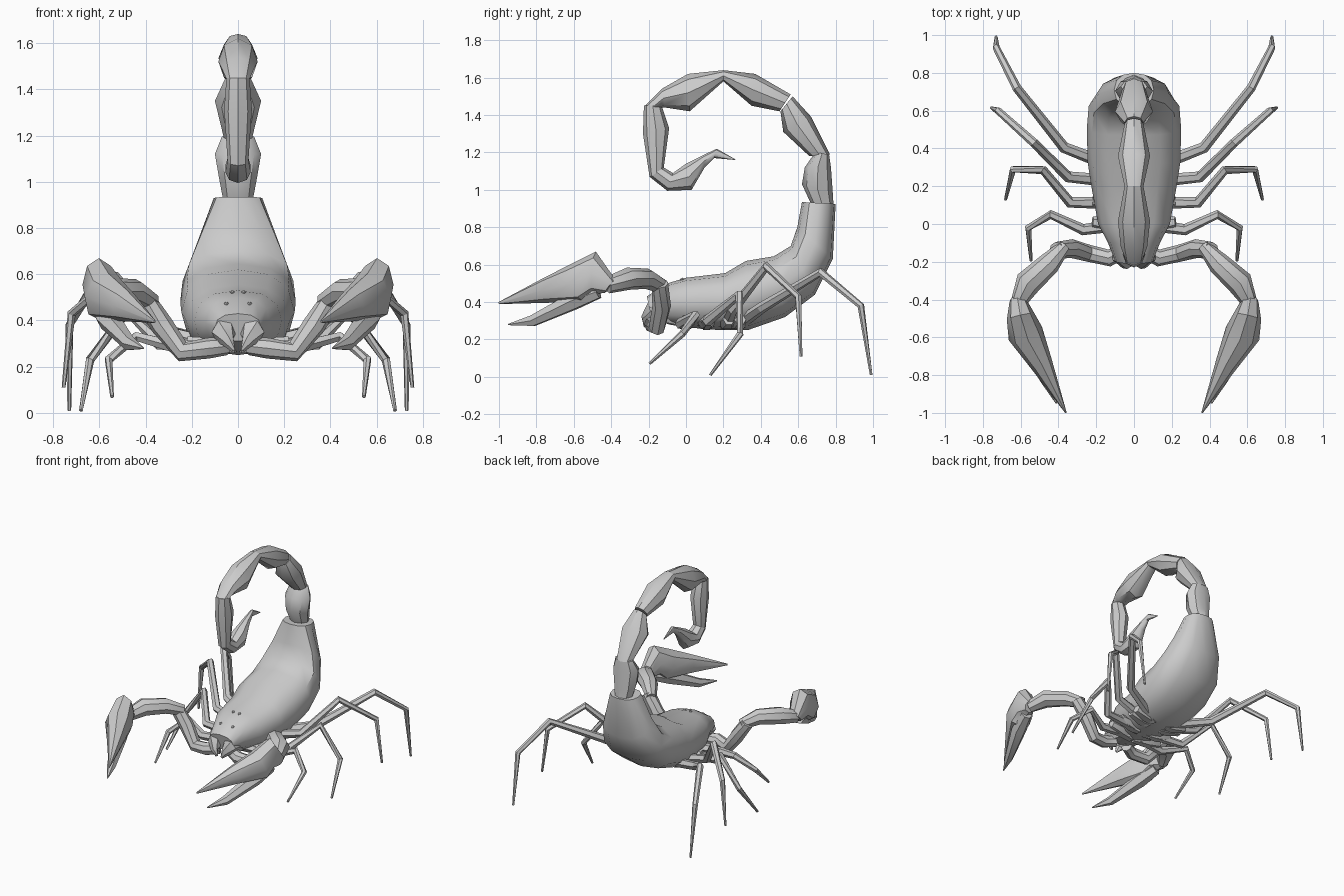
import bpy, bmesh, math
from mathutils import Vector

shell = bpy.data.materials.new("shell_grey")
shell.diffuse_color = (0.6, 0.6, 0.6, 1)


def loft(name, rings, sides, mirror=False, angle=40, power=1.0):
    """Skin rings given as (centre, half-width vector, half-height vector)."""
    bm = bmesh.new()
    loops = []
    for c, u, v in rings:
        loop = []
        for i in range(sides):
            a = 2 * math.pi * i / sides
            ca, sa = math.cos(a), math.sin(a)
            ca = math.copysign(abs(ca) ** power, ca)
            sa = math.copysign(abs(sa) ** power, sa)
            loop.append(bm.verts.new(c + u * ca + v * sa))
        loops.append(loop)
    for a, b in zip(loops, loops[1:]):
        for i in range(sides):
            j = (i + 1) % sides
            bm.faces.new((a[i], a[j], b[j], b[i]))
    bm.faces.new(loops[0][::-1])
    bm.faces.new(loops[-1])
    bmesh.ops.recalc_face_normals(bm, faces=bm.faces)
    mesh = bpy.data.meshes.new(name)
    bm.to_mesh(mesh)
    bm.free()
    ob = bpy.data.objects.new(name, mesh)
    bpy.context.collection.objects.link(ob)
    mesh.materials.append(shell)
    bpy.ops.object.select_all(action='DESELECT')
    bpy.context.view_layer.objects.active = ob
    ob.select_set(True)
    bpy.ops.object.shade_smooth_by_angle(angle=math.radians(angle))
    if mirror:
        ob.modifiers.new("mirror", 'MIRROR')
    return ob


def spine(name, sections, sides, power=1.0):
    """Centre-line part: sections are (y, z) above, (y, z) below, half width."""
    rings = []
    for y1, z1, y2, z2, w in sections:
        a, b = Vector((0, y1, z1)), Vector((0, y2, z2))
        rings.append(((a + b) / 2, Vector((w, 0, 0)), (a - b) / 2))
    return loft(name, rings, sides, power=power)


def limb(name, points, sides=6, angle=40):
    """Mirrored limb: points are x, y, z, half width, half height."""
    ps = [Vector(p[:3]) for p in points]
    rings = []
    for i, p in enumerate(ps):
        d0 = (p - ps[max(i - 1, 0)]).normalized()
        d1 = (ps[min(i + 1, len(ps) - 1)] - p).normalized()
        t = (d0 + d1).normalized()
        side = t.cross(Vector((0, 0, 1))).normalized()
        up = side.cross(t)
        rings.append((p, side * points[i][3], up * points[i][4]))
    return loft(name, rings, sides, True, angle)


# Body: flat head shield, swelling abdomen curling up to the tail base
spine("body", [
    (-0.21, 0.43, -0.18, 0.31, 0.10), (-0.10, 0.50, -0.09, 0.28, 0.14),
    (0.00, 0.53, 0.00, 0.265, 0.19), (0.21, 0.555, 0.18, 0.25, 0.225),
    (0.32, 0.62, 0.33, 0.25, 0.245), (0.47, 0.645, 0.53, 0.32, 0.25),
    (0.56, 0.70, 0.69, 0.44, 0.24), (0.595, 0.80, 0.785, 0.63, 0.185),
    (0.62, 0.935, 0.80, 0.925, 0.105)], 12, 0.85)

# Tail segments, each pinched at its ends
spine("tail_segment_1", [(0.68, 0.90, 0.79, 0.90, 0.06), (0.62, 1.03, 0.785, 0.98, 0.08),
                         (0.635, 1.12, 0.775, 1.12, 0.10), (0.69, 1.20, 0.765, 1.19, 0.07)], 8)
spine("tail_segment_2", [(0.66, 1.18, 0.77, 1.19, 0.06), (0.52, 1.31, 0.67, 1.39, 0.10),
                         (0.505, 1.42, 0.57, 1.50, 0.05)], 8)
spine("tail_segment_3", [(0.50, 1.42, 0.56, 1.51, 0.05), (0.35, 1.45, 0.37, 1.62, 0.085),
                         (0.20, 1.58, 0.20, 1.64, 0.05)], 8)
spine("tail_segment_4", [(0.20, 1.58, 0.20, 1.64, 0.05), (0.02, 1.42, 0.01, 1.62, 0.085),
                         (-0.11, 1.44, -0.13, 1.54, 0.07), (-0.13, 1.44, -0.22, 1.45, 0.05)], 8)
spine("tail_segment_5", [(-0.13, 1.45, -0.225, 1.45, 0.05), (-0.09, 1.33, -0.23, 1.30, 0.06),
                         (-0.12, 1.11, -0.195, 1.07, 0.045)], 8)
spine("sting", [(-0.12, 1.12, -0.195, 1.07, 0.045), (-0.07, 1.09, -0.10, 0.995, 0.055),
                (0.00, 1.14, 0.03, 1.00, 0.055), (0.09, 1.185, 0.10, 1.12, 0.03),
                (0.165, 1.22, 0.15, 1.17, 0.015), (0.265, 1.163, 0.26, 1.16, 0.003)], 8)

# Mouth pincers under the front of the head
limb("mouth_pincer", [(0.06, -0.05, 0.34, 0.05, 0.07), (0.06, -0.18, 0.35, 0.055, 0.06),
                      (0.045, -0.215, 0.31, 0.025, 0.03), (0.02, -0.22, 0.27, 0.006, 0.01)])

# Small eyes on the head shield
for y, x, z in ((-0.02, 0.025, 0.523), (-0.13, 0.05, 0.473)):
    limb("eye", [(x, y + 0.012, z, 0.004, 0.003), (x, y, z, 0.01, 0.009),
                 (x, y - 0.012, z - 0.004, 0.004, 0.003)])

# Claw arms
limb("claw_upper_arm", [(0.05, -0.14, 0.29, 0.04, 0.04), (0.13, -0.18, 0.28, 0.045, 0.045),
                        (0.24, -0.155, 0.265, 0.045, 0.045), (0.33, -0.13, 0.38, 0.05, 0.05),
                        (0.41, -0.14, 0.50, 0.045, 0.045)], 8)
limb("claw_forearm", [(0.37, -0.12, 0.48, 0.035, 0.04), (0.45, -0.21, 0.525, 0.06, 0.055),
                      (0.56, -0.31, 0.525, 0.07, 0.06), (0.615, -0.42, 0.49, 0.04, 0.045)], 8)

# Claws: broad palm running into the upper finger, plus a lower finger
limb("claw_palm_and_finger", [
    (0.615, -0.405, 0.485, 0.045, 0.045), (0.60, -0.49, 0.555, 0.075, 0.115),
    (0.575, -0.58, 0.50, 0.095, 0.11), (0.49, -0.74, 0.465, 0.06, 0.07),
    (0.36, -1.0, 0.395, 0.004, 0.006)], 8)
limb("claw_lower_finger", [
    (0.60, -0.47, 0.455, 0.04, 0.04), (0.56, -0.60, 0.405, 0.055, 0.05),
    (0.47, -0.82, 0.30, 0.03, 0.033), (0.41, -0.95, 0.28, 0.004, 0.004)], 6)

# Four pairs of walking legs: hip, thigh end, knee, ankle, foot
legs = [
    [(0.05, 0.00, 0.29), (0.27, -0.03, 0.285), (0.44, 0.05, 0.33), (0.56, -0.02, 0.23), (0.545, -0.195, 0.07)],
    [(0.05, 0.11, 0.28), (0.34, 0.115, 0.30), (0.48, 0.285, 0.44), (0.64, 0.29, 0.23), (0.68, 0.13, 0.01)],
    [(0.05, 0.22, 0.28), (0.35, 0.25, 0.36), (0.53, 0.43, 0.59), (0.72, 0.60, 0.43), (0.755, 0.615, 0.11)],
    [(0.05, 0.28, 0.28), (0.37, 0.405, 0.37), (0.62, 0.72, 0.56), (0.73, 0.935, 0.38), (0.73, 0.99, 0.01)],
]
radii = (0.035, 0.03, 0.024, 0.019, 0.008)
for n, leg in enumerate(legs, 1):
    limb(f"leg_{n}", [(*p, r, r) for p, r in zip(leg, radii)], 6, 30)
    # Hip plate tucked under the body
    x, y, z = leg[0]
    limb(f"hip_{n}", [(0.01, y - 0.02, 0.285, 0.035, 0.03), (0.12, y, 0.29, 0.05, 0.04),
                      (0.22, y + 0.01, 0.305, 0.03, 0.03)], 6, 30)
